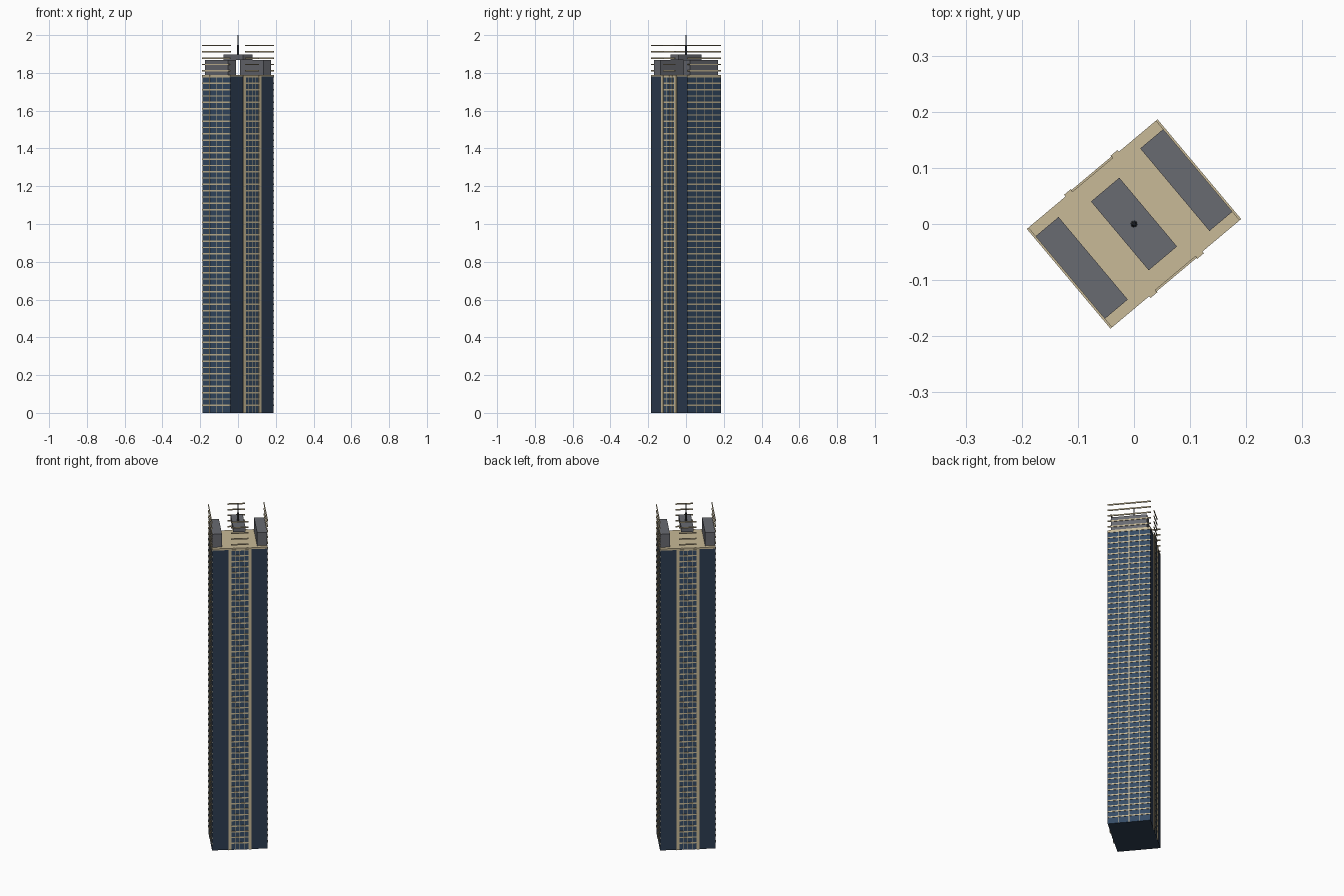
import bpy, bmesh, math
from mathutils import Matrix, Vector

if "Cube" in bpy.data.objects:
    bpy.data.objects.remove(bpy.data.objects["Cube"])

TURN = math.radians(40)          # whole tower is turned on its plot
L, W, H = 0.30, 0.232, 1.78      # plan length, plan width, shaft height
ROOF = 1.79


def mat(name, rgb):
    m = bpy.data.materials.new(name)
    m.diffuse_color = (*rgb, 1)
    m.use_nodes = True
    m.node_tree.nodes["Principled BSDF"].inputs["Base Color"].default_value = m.diffuse_color
    return m


DARK = mat("dark_cladding", (0.026, 0.046, 0.083))
GLASS = mat("blue_glass", (0.035, 0.070, 0.130))
STONE = mat("beige_stone", (0.58, 0.49, 0.31))
GREY = mat("plant_grey", (0.14, 0.145, 0.165))
METAL = mat("dark_metal", (0.05, 0.055, 0.065))


def finish(name, bm, material):
    me = bpy.data.meshes.new(name)
    bm.to_mesh(me)
    bm.free()
    me.materials.append(material)
    ob = bpy.data.objects.new(name, me)
    ob.rotation_euler.z = TURN
    bpy.context.collection.objects.link(ob)
    return ob


def boxes(name, items, material):
    """One object made of boxes given as (u, v, z centre, size u, size v, size z)."""
    bm = bmesh.new()
    for u, v, z, su, sv, sz in items:
        m = Matrix.Translation((u, v, z)) @ Matrix.Diagonal((su, sv, sz, 1))
        bmesh.ops.create_cube(bm, size=1, matrix=m)
    return finish(name, bm, material)


SIDES = (-1, 1)
FLOORS = [0.04 + i * (1.945 - 0.04) / 57 for i in range(58)]

# Shaft and roof slab
boxes("tower_shaft", [(0, 0, H / 2, L - 0.002, W - 0.002, H)], DARK)
boxes("roof_slab", [(0, 0, (H + ROOF) / 2, L, W, ROOF - H)], STONE)

# Glazing on the narrow faces and in the central bay of the wide faces
boxes("end_glazing", [(s * (L / 2 - 0.001), 0, H / 2, 0.002, W - 0.002, H) for s in SIDES], GLASS)
boxes("bay_glazing", [(0, s * (W / 2 - 0.001), H / 2, 0.10, 0.002, H) for s in SIDES], GLASS)

# Floor bands, carried on above the roof as open rails
boxes("end_floor_bands",
      [(s * L / 2, 0, z, 0.004, W, 0.007) for s in SIDES for z in FLOORS], STONE)
boxes("bay_floor_bands",
      [(0, s * W / 2, z, 0.095, 0.004, 0.007) for s in SIDES for z in FLOORS], STONE)

# Thin vertical mullions
boxes("end_mullions",
      [(s * L / 2, v, ROOF / 2, 0.003, 0.003, ROOF)
       for s in SIDES for v in (-0.055, 0, 0.055)], STONE)
boxes("bay_mullions",
      [(u, s * W / 2, ROOF / 2, 0.003, 0.003, ROOF)
       for s in SIDES for u in (-0.024, 0, 0.024)], STONE)

# Stone piers framing the central bay
boxes("bay_piers",
      [(t * 0.054, s * W / 2, ROOF / 2, 0.016, 0.008, ROOF)
       for s in SIDES for t in SIDES], STONE)

# Rooftop plant blocks and the raised middle block
boxes("roof_plant_blocks",
      [(s * 0.122, 0, (ROOF + 1.868) / 2, 0.054, 0.192, 1.868 - ROOF) for s in SIDES], GREY)
boxes("raised_middle_block", [(0, 0, 1.883, 0.066, 0.16, 0.029)], GREY)

# Tapered mast
bm = bmesh.new()
bmesh.ops.create_cone(bm, cap_ends=True, segments=8, radius1=0.006, radius2=0.002,
                      depth=0.105, matrix=Matrix.Translation((0, 0, 1.9475)))
finish("mast", bm, METAL)
